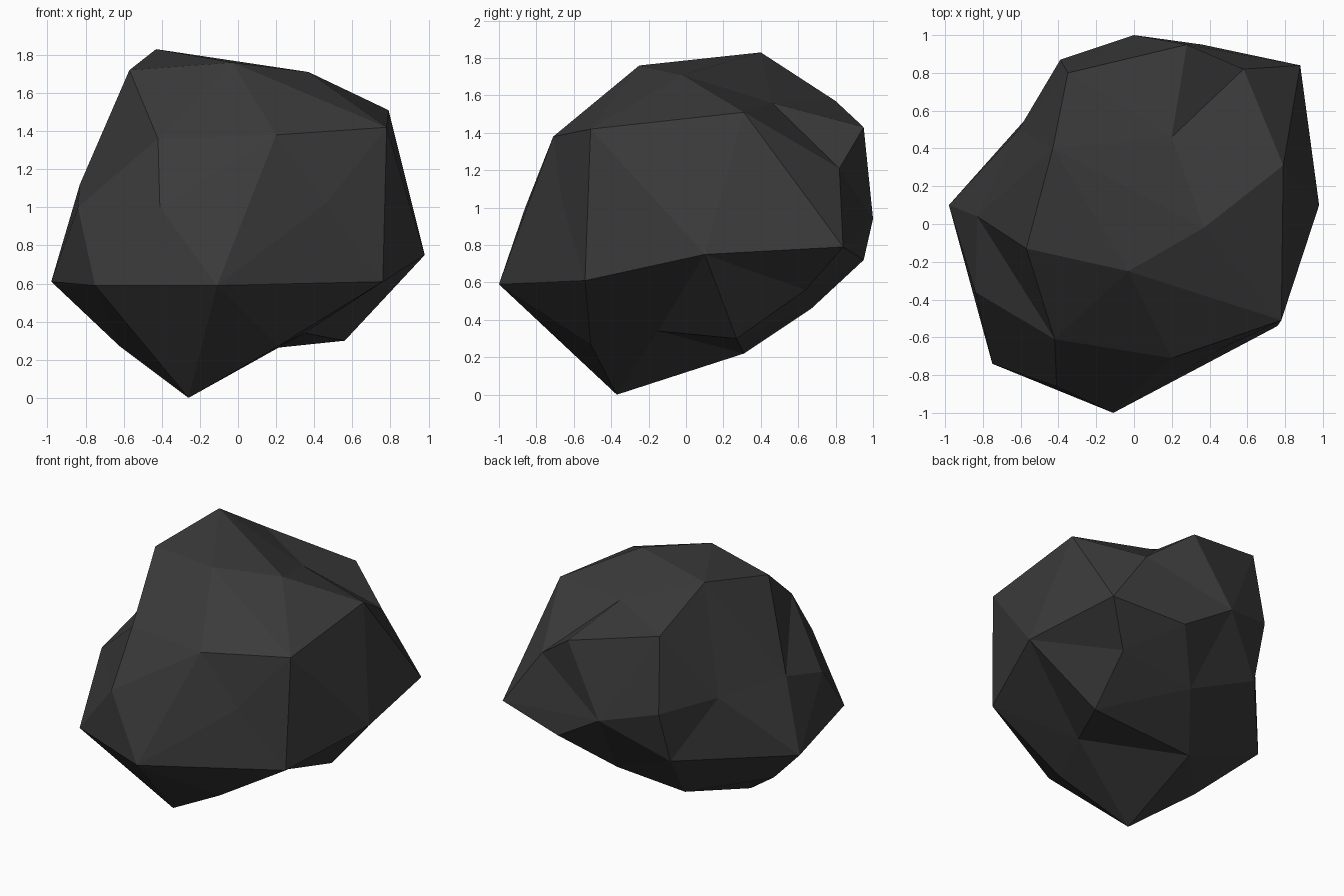
import bpy, bmesh
from mathutils import Vector

if "Cube" in bpy.data.objects:
    bpy.data.objects.remove(bpy.data.objects["Cube"])

# Corner points of the boulder (x, y, z)
CORNERS = [
    (-.26, -.37, 0), (-.43, .40, 1.83), (-.57, -.13, 1.72), (-.03, -.25, 1.76),
    (.37, -.02, 1.71), (.79, .31, 1.51), (.78, -.51, 1.42), (.20, -.71, 1.38),
    (-.42, -.61, 1.36), (.20, .46, 1.56), (.98, .10, .75), (.76, -.54, .61),
    (-.11, -1.0, .59), (-.75, -.74, .59), (-.98, .10, .61), (-.83, .04, 1.12),
    (-.84, -.36, 1.0), (-.35, .80, 1.57), (.28, .95, 1.43), (.88, .84, .79),
    (0, 1.0, .94), (.36, .95, .72), (.58, .82, 1.21), (-.41, -.86, 1.0),
    (.46, -.66, 1.02), (.56, .27, .30), (.21, -.51, .27), (-.39, .87, 1.04),
    (-.62, -.12, .27), (.08, .67, .46), (.63, .64, .56), (.35, -.15, .34),
    (-.21, .31, .22), (-.40, .75, .66), (-.61, .50, 1.08),
]
# Creases that must run between these corners
CREASES = [(15, 8), (3, 6), (2, 17), (3, 8), (19, 20), (13, 14), (12, 13),
           (12, 11), (11, 10), (6, 10), (20, 33), (25, 32), (31, 32), (10, 25),
           (5, 19), (5, 22), (7, 12), (6, 11)]
CORE = Vector((0, 0, .95))

# Wrap a skin of triangles around the corners, seen from the core
bm = bmesh.new()
verts = [bm.verts.new((Vector(c) - CORE).normalized()) for c in CORNERS]
bmesh.ops.convex_hull(bm, input=verts)
bmesh.ops.triangulate(bm, faces=bm.faces[:])
bmesh.ops.recalc_face_normals(bm, faces=bm.faces[:])


def force_crease(a, b):
    """Turn the diagonal of the quad around a and b so it joins them."""
    for e in bm.edges:
        if len(e.link_faces) != 2:
            continue
        tips = {v for f in e.link_faces for v in f.verts} - set(e.verts)
        if tips == {a, b}:
            bmesh.utils.edge_rotate(e, False)
            return


for a, b in CREASES:
    if bm.edges.get((verts[a], verts[b])) is None:
        force_crease(verts[a], verts[b])

# Push the skin out to the real corner positions
for v, c in zip(verts, CORNERS):
    v.co = c
bmesh.ops.recalc_face_normals(bm, faces=bm.faces[:])

mesh = bpy.data.meshes.new("boulder")
bm.to_mesh(mesh)
bm.free()
boulder = bpy.data.objects.new("boulder", mesh)
bpy.context.collection.objects.link(boulder)

# Dark stone colour
stone = bpy.data.materials.new("dark_stone")
stone.diffuse_color = (.043, .043, .043, 1)
stone.use_nodes = True
stone.node_tree.nodes["Principled BSDF"].inputs["Base Color"].default_value = stone.diffuse_color
mesh.materials.append(stone)
